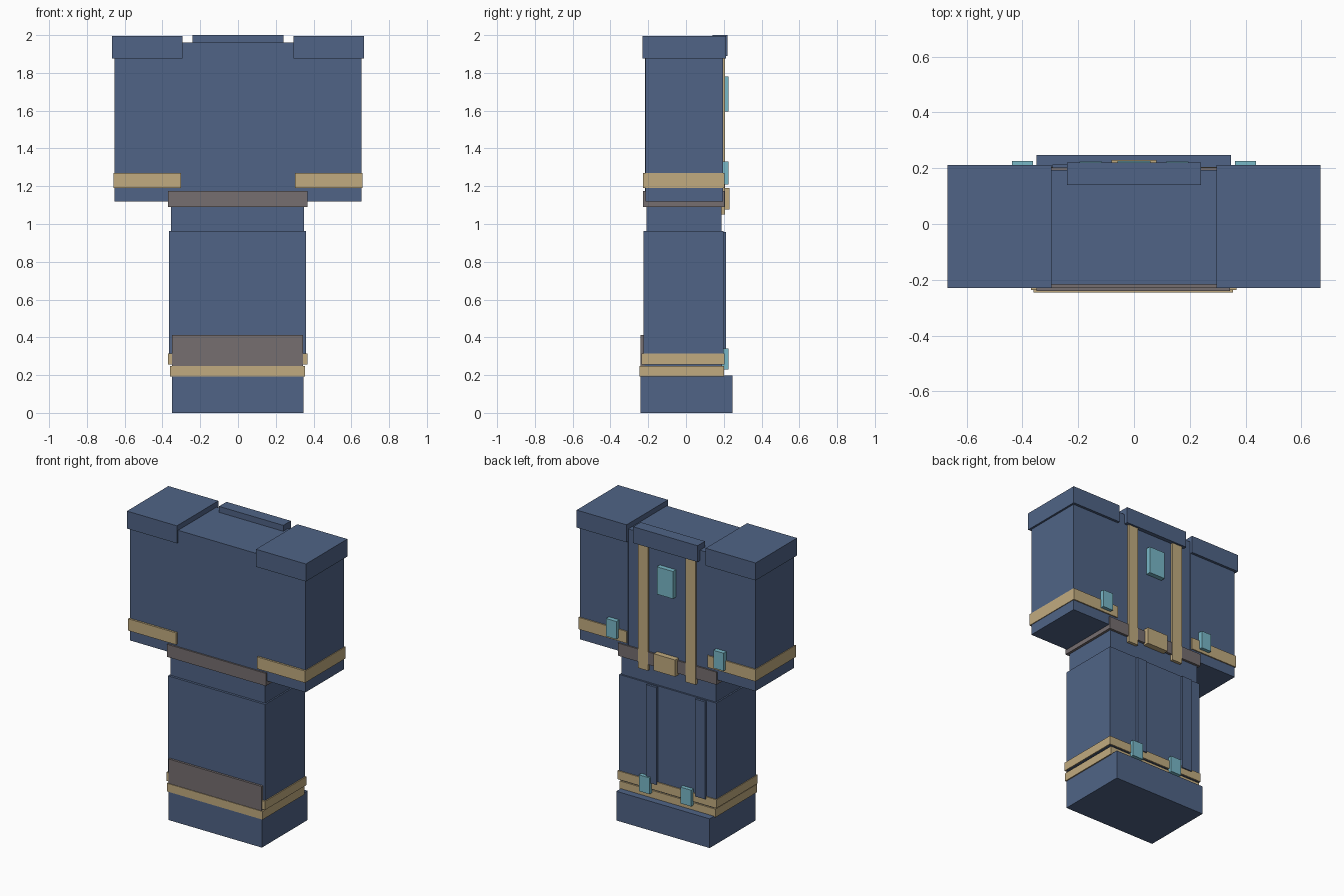
import bpy
import bmesh


def material(name, rgb):
    m = bpy.data.materials.new(name)
    m.diffuse_color = (*rgb, 1.0)
    return m


BLUE = material("slate_blue", (0.080, 0.127, 0.240))
BROWN = material("grey_brown", (0.182, 0.158, 0.163))
TAN = material("tan", (0.535, 0.410, 0.215))
CYAN = material("pale_cyan", (0.190, 0.480, 0.575))


def box(name, mat, x, y, z):
    """Box from (min, max) ranges on each axis."""
    bm = bmesh.new()
    bmesh.ops.create_cube(bm, size=1.0)
    for v in bm.verts:
        v.co = [r[0] if c < 0 else r[1] for c, r in zip(v.co, (x, y, z))]
    mesh = bpy.data.meshes.new(name)
    bm.to_mesh(mesh)
    bm.free()
    mesh.materials.append(mat)
    obj = bpy.data.objects.new(name, mesh)
    bpy.context.collection.objects.link(obj)
    return obj


def pair(name, mat, x, y, z):
    """The same box on both sides of the body."""
    box(name + "_right", mat, x, y, z)
    box(name + "_left", mat, (-x[1], -x[0]), y, z)


# Upper body
box("torso", BLUE, (-0.30, 0.30), (-0.217, 0.193), (1.12, 1.96))
box("waist", BLUE, (-0.355, 0.35), (-0.21, 0.187), (0.95, 1.13))
box("belt", BROWN, (-0.37, 0.367), (-0.227, 0.203), (1.09, 1.175))
box("belt_buckle", TAN, (-0.08, 0.08), (0.19, 0.23), (1.077, 1.19))
box("collar", BLUE, (-0.24, 0.24), (0.14, 0.22), (1.89, 2.0))
pair("back_strap", TAN, (0.14, 0.215), (0.185, 0.207), (1.05, 1.94))
box("back_panel", CYAN, (-0.06, 0.06), (0.185, 0.225), (1.595, 1.78))

# Arms with shoulder caps, cuffs and clasps
pair("arm", BLUE, (0.295, 0.655), (-0.215, 0.195), (1.12, 1.93))
pair("shoulder_cap", BLUE, (0.295, 0.668), (-0.23, 0.212), (1.877, 1.995))
pair("arm_band", TAN, (0.302, 0.66), (-0.228, 0.203), (1.19, 1.27))
pair("arm_clasp", CYAN, (0.362, 0.438), (0.19, 0.226), (1.21, 1.33))

# Legs
box("legs", BLUE, (-0.365, 0.36), (-0.226, 0.198), (0.255, 0.963))
box("ankle", BLUE, (-0.345, 0.34), (-0.22, 0.19), (0.18, 0.27))
for side, x0 in (("right", 0.072), ("left", -0.292)):
    box("leg_rib_" + side, BLUE, (x0, x0 + 0.076), (0.19, 0.213), (0.30, 0.957))
box("upper_leg_band", TAN, (-0.37, 0.367), (-0.236, 0.205), (0.257, 0.315))
box("lower_leg_band", TAN, (-0.36, 0.355), (-0.245, 0.2), (0.192, 0.247))
pair("leg_clasp", CYAN, (0.115, 0.195), (0.185, 0.224), (0.23, 0.34))
box("shin_plate", BROWN, (-0.35, 0.345), (-0.241, -0.22), (0.243, 0.412))

# Feet
box("foot", BLUE, (-0.35, 0.347), (-0.241, 0.247), (0.0, 0.197))
